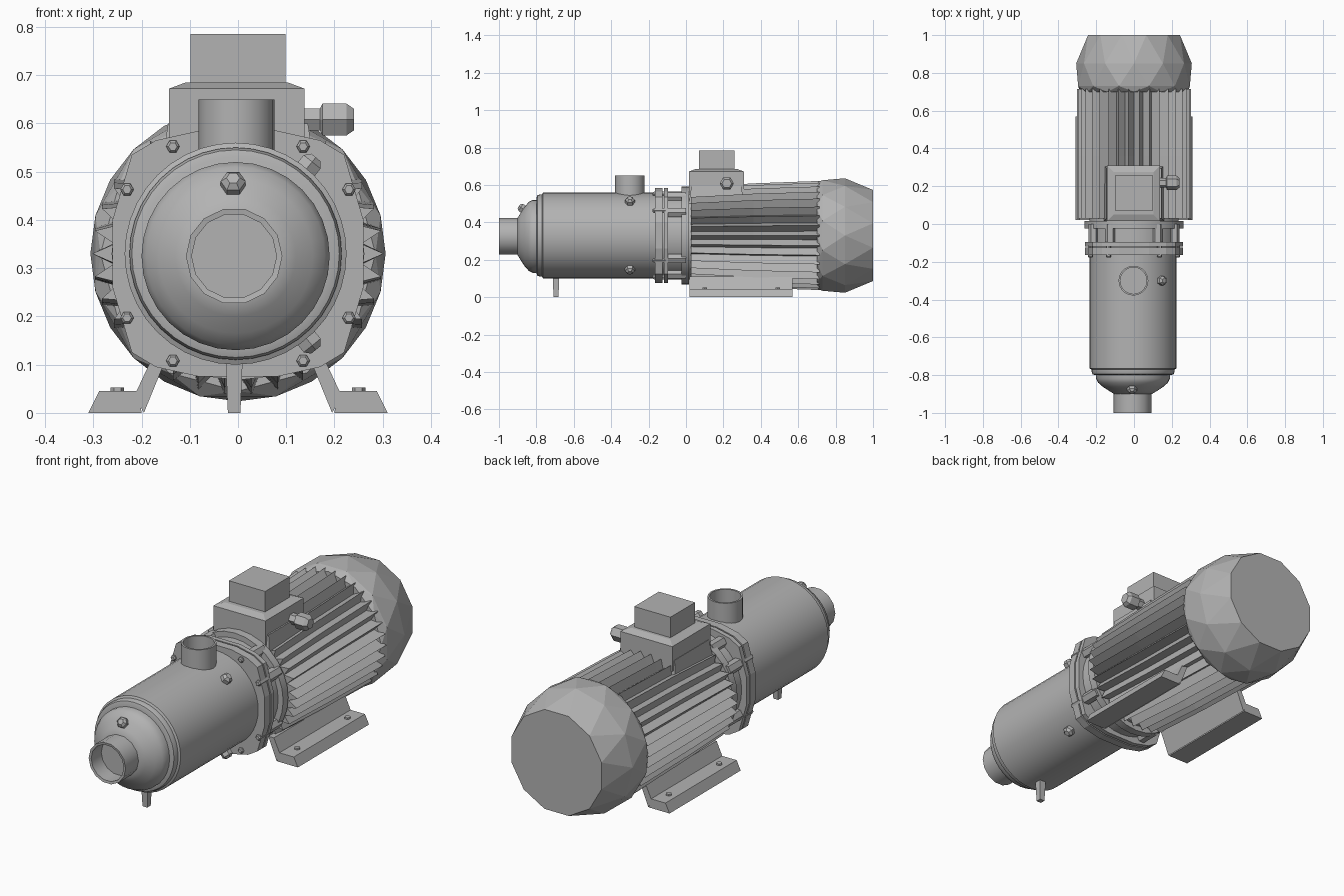
import bpy, bmesh
from math import cos, sin, pi, radians
from mathutils import Vector

cube = bpy.data.objects.get("Cube")
if cube:
    bpy.data.objects.remove(cube, do_unlink=True)

metal = bpy.data.materials.new("grey metal")
metal.use_nodes = True
metal.diffuse_color = (0.45, 0.45, 0.45, 1)
metal.node_tree.nodes["Principled BSDF"].inputs["Base Color"].default_value = metal.diffuse_color

AXIS_Z = 0.33
FRONT, BACK, UP = Vector((0, -1, 0)), Vector((0, 1, 0)), Vector((0, 0, 1))


def loft(name, rings, smooth=False, zigzag=False):
    """Skin a list of equal-length point rings and cap both ends."""
    bm = bmesh.new()
    loops = [[bm.verts.new(p) for p in ring] for ring in rings]
    n = len(loops[0])
    for a, b in zip(loops, loops[1:]):
        for i in range(n):
            j = (i + 1) % n
            if zigzag:
                bm.faces.new((a[i], a[j], b[i]))
                bm.faces.new((a[j], b[j], b[i]))
            else:
                bm.faces.new((a[i], a[j], b[j], b[i]))
    bm.faces.new(loops[0])
    bm.faces.new(loops[-1])
    bmesh.ops.recalc_face_normals(bm, faces=bm.faces)
    mesh = bpy.data.meshes.new(name)
    bm.to_mesh(mesh)
    bm.free()
    mesh.materials.append(metal)
    obj = bpy.data.objects.new(name, mesh)
    bpy.context.collection.objects.link(obj)
    if smooth:
        bpy.ops.object.select_all(action='DESELECT')
        obj.select_set(True)
        bpy.context.view_layer.objects.active = obj
        bpy.ops.object.shade_smooth_by_angle(angle=radians(35))
    return obj


def lathe(name, origin, axis, profile, sides, smooth=True, zigzag=False):
    """Turn (radius, distance) pairs around an axis."""
    turn = Vector(axis).to_track_quat('Z', 'Y')
    rings = []
    for k, (r, d) in enumerate(profile):
        phase = 0.5 * k if zigzag else 0
        angles = [2 * pi * (i + phase) / sides for i in range(sides)]
        rings.append([Vector(origin) + turn @ Vector((r * cos(a), r * sin(a), d)) for a in angles])
    return loft(name, rings, smooth, zigzag)


def prism(name, outline, y0, y1):
    return loft(name, [[(x, y, z) for x, z in outline] for y in (y0, y1)])


def box(name, low, high, inset=0.0):
    """Upright box whose top is drawn in by the inset."""
    (x0, y0, z0), (x1, y1, z1) = low, high
    rings = []
    for z, e in ((z0, 0), (z1, inset)):
        rings.append([(x0 + e, y0 + e, z), (x1 - e, y0 + e, z), (x1 - e, y1 - e, z), (x0 + e, y1 - e, z)])
    return loft(name, rings)


# Pump casing with its stepped front rim
lathe("pump_casing", (-0.005, 0, AXIS_Z), BACK,
      [(0.2, -0.8), (0.215, -0.795), (0.22, -0.78), (0.22, -0.77),
       (0.23, -0.765), (0.23, -0.14)], 40)

# Domed front cover and inlet pipe
lathe("front_cover", (-0.005, 0, 0.325), BACK,
      [(0.1, -0.9), (0.125, -0.885), (0.16, -0.862), (0.185, -0.84),
       (0.195, -0.82), (0.195, -0.79)], 32)
lathe("inlet_pipe", (-0.008, 0, 0.325), BACK,
      [(0.088, -0.92), (0.088, -0.998), (0.1, -1.0), (0.1, -0.87)], 14)

# Outlet pipe
lathe("outlet_pipe", (-0.003, -0.3, 0), UP,
      [(0.07, 0.57), (0.07, 0.65), (0.079, 0.65), (0.079, 0.5)], 20)

# Flange: quarter outline mirrored into a rounded square
quarter = [(0.26, 0.07), (0.22, 0.205), (0.17, 0.235), (0.08, 0.255)]
half = quarter + [(-x, z) for x, z in reversed(quarter)]
outline = [(x, AXIS_Z + z) for x, z in half] + [(x, AXIS_Z - z) for x, z in reversed(half)]
prism("flange_front_plate", outline, -0.165, -0.125)
prism("flange_middle_plate", outline, -0.118, -0.095)
lathe("lantern_core", (0, 0, AXIS_Z), BACK, [(0.235, -0.13), (0.235, 0.03)], 32)
lathe("lantern_rear_ring", (0, 0, AXIS_Z), BACK, [(0.262, -0.025), (0.262, 0.015)], 28)

# Flange bolts and the lantern ribs behind them
bolt_spots = [(sx * x, AXIS_Z + sz * z) for x, z in ((0.135, 0.222), (0.23, 0.133))
              for sx in (-1, 1) for sz in (-1, 1)]
for x, z in bolt_spots:
    lathe("flange_bolt", (x, 0, z), BACK, [(0.009, -0.178), (0.014, -0.172), (0.014, -0.11)], 6, False)
    lathe("lantern_rib", (x * 0.93, 0, AXIS_Z + (z - AXIS_Z) * 0.93), BACK,
          [(0.028, -0.1), (0.028, 0.0)], 6, False)

# Hexagonal plugs on the cover and casing
hex_plug = [(0.026, 0), (0.026, 0.022), (0.014, 0.034)]
lathe("cover_plug", (-0.01, -0.865, 0.468), (0, -0.75, 0.5), hex_plug, 6, False)
for side in (1, -1):
    direction = Vector((0.63, 0, 0.78 * side))
    lathe("casing_plug", Vector((0, -0.3, AXIS_Z)) + direction * 0.222, direction, hex_plug, 6, False)

# Slim support leg under the casing
loft("front_leg", [[(-0.008 + sx * w, -0.695 + sy * w, z) for sx, sy in
                    ((-1, -1), (1, -1), (1, 1), (-1, 1))] for z, w in ((0, 0.013), (0.12, 0.018))])

# Finned motor body: star section, lower in height at the front
FINS = 34
body_rings = []
for y, height in ((0.028, 0.258), (0.36, 0.28), (0.715, 0.293)):
    ring = []
    for i in range(FINS * 2):
        a = pi * i / FINS
        scale = 1.0 if i % 2 == 0 else 0.85
        ring.append((0.302 * scale * cos(a), y, AXIS_Z + height * scale * sin(a)))
    body_rings.append(ring)
loft("finned_motor_body", body_rings)

# Faceted fan cowl
lathe("fan_cowl", (0, 0, AXIS_Z), BACK,
      [(0.285, 0.7), (0.306, 0.73), (0.306, 0.85), (0.252, 1.0)], 12, False, True)

# Terminal box, its saddle, cover and gland
box("box_saddle", (-0.16, 0.015, 0.5), (0.16, 0.31, 0.6), 0.015)
box("terminal_box", (-0.143, 0.015, 0.55), (0.138, 0.31, 0.672))
box("terminal_box_lid", (-0.143, 0.015, 0.672), (0.138, 0.31, 0.685), 0.035)
box("control_box", (-0.098, 0.07, 0.68), (0.098, 0.26, 0.785))
lathe("cable_gland", (0, 0.218, 0.608), (1, 0, 0),
      [(0.026, 0.13), (0.026, 0.17), (0.038, 0.175), (0.038, 0.225), (0.026, 0.24)], 6, False)

# Mirrored motor feet with sloping webs
for side in (1, -1):
    foot = [(0.2, 0), (0.31, 0), (0.288, 0.045), (0.205, 0.045)]
    web = [(0.195, 0.0), (0.215, 0.035), (0.18, 0.11), (0.15, 0.11)]
    prism("motor_foot", [(side * x, z) for x, z in foot], 0.02, 0.57)
    prism("foot_web", [(side * x, z) for x, z in web], 0.02, 0.57)
    for y in (0.1, 0.49):
        lathe("foot_bolt", (side * 0.25, y, 0), UP, [(0.014, 0.04), (0.014, 0.053)], 6, False)
